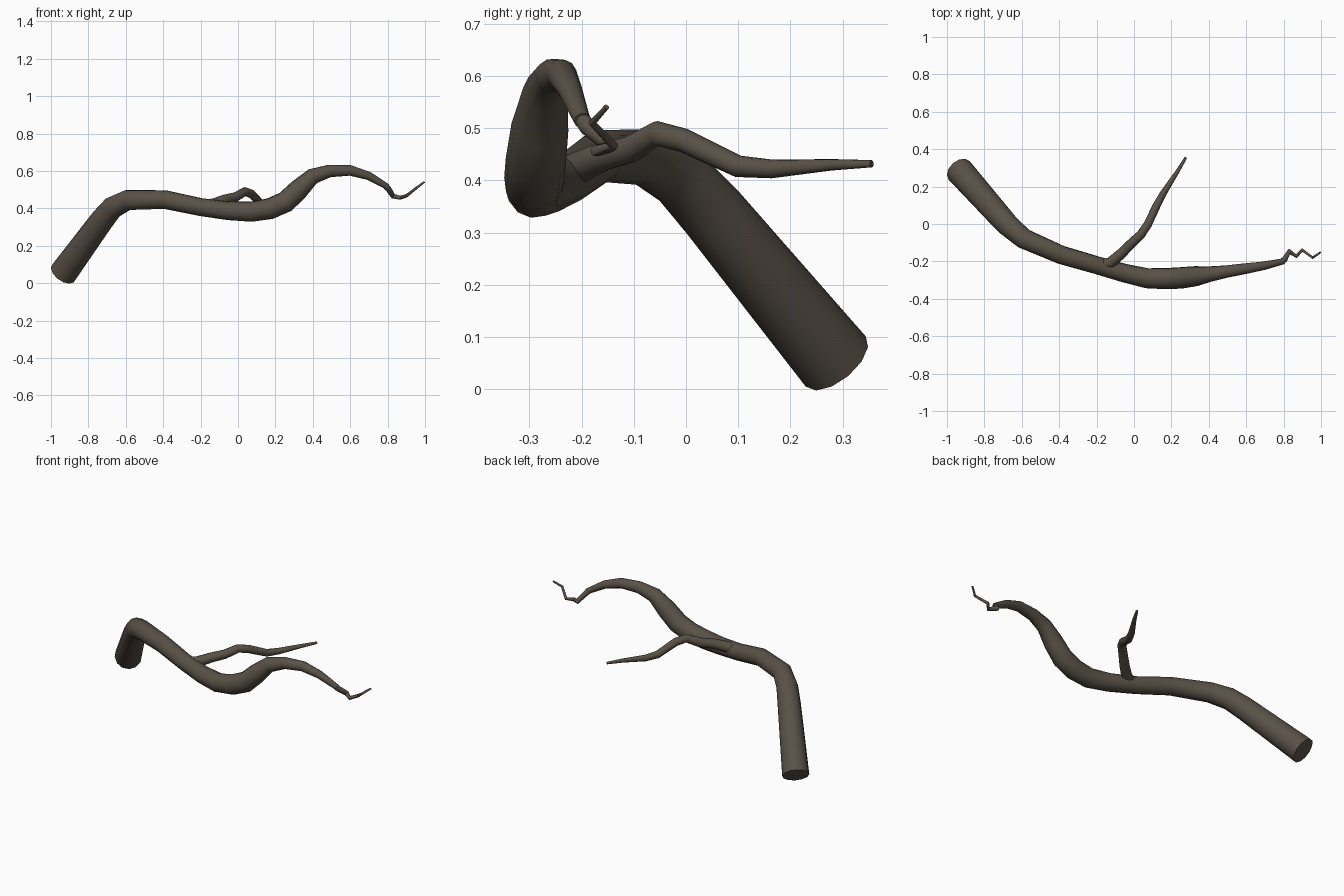
import bpy, math

# Dark bark colour
bark = bpy.data.materials.new("dark_bark")
bark.diffuse_color = (0.10, 0.082, 0.063, 1)


def limb(name, path):
    """Tapered 12-sided tube through (x, y, z, radius) points, capped at both ends."""
    cu = bpy.data.curves.new(name, 'CURVE')
    cu.dimensions = '3D'
    cu.bevel_depth = 1.0
    cu.bevel_resolution = 4
    cu.use_fill_caps = True
    sp = cu.splines.new('POLY')
    sp.points.add(len(path) - 1)
    for p, (x, y, z, r) in zip(sp.points, path):
        p.co = (x, y, z, 1)
        p.radius = r
    ob = bpy.data.objects.new(name, cu)
    bpy.context.collection.objects.link(ob)
    bpy.ops.object.select_all(action='DESELECT')
    ob.select_set(True)
    bpy.context.view_layer.objects.active = ob
    bpy.ops.object.convert(target='MESH')
    ob = bpy.context.view_layer.objects.active
    ob.name = name
    ob.data.materials.clear()
    ob.data.materials.append(bark)
    # weld the caps to the tube
    bpy.ops.object.mode_set(mode='EDIT')
    bpy.ops.mesh.select_all(action='SELECT')
    bpy.ops.mesh.remove_doubles(threshold=0.0003)
    bpy.ops.mesh.normals_make_consistent(inside=False)
    bpy.ops.object.mode_set(mode='OBJECT')
    bpy.ops.object.shade_smooth_by_angle(angle=math.radians(50))


# Main limb, thick cut end to thin end
limb("main_limb", [
    (-0.935, 0.287, 0.053, 0.075), (-0.725, 0.050, 0.340, 0.064),
    (-0.670, -0.010, 0.405, 0.060), (-0.590, -0.078, 0.445, 0.055),
    (-0.390, -0.165, 0.447, 0.050), (-0.200, -0.220, 0.407, 0.048),
    (-0.050, -0.263, 0.387, 0.050), (0.070, -0.290, 0.382, 0.054),
    (0.170, -0.292, 0.398, 0.057), (0.255, -0.288, 0.435, 0.058),
    (0.325, -0.280, 0.502, 0.055), (0.400, -0.269, 0.572, 0.043),
    (0.490, -0.255, 0.600, 0.034), (0.600, -0.238, 0.603, 0.029),
    (0.700, -0.222, 0.573, 0.023), (0.800, -0.199, 0.515, 0.016)])

# Zigzag twig at the thin end
limb("tip_twig", [
    (0.785, -0.203, 0.524, 0.016), (0.805, -0.190, 0.503, 0.016),
    (0.830, -0.146, 0.465, 0.014), (0.868, -0.172, 0.457, 0.011),
    (0.900, -0.139, 0.467, 0.009), (0.955, -0.180, 0.510, 0.007),
    (0.996, -0.152, 0.541, 0.005)])

# Side branch running backwards
limb("side_branch", [
    (-0.190, -0.225, 0.410, 0.030), (-0.125, -0.208, 0.424, 0.031),
    (-0.070, -0.160, 0.446, 0.028), (-0.015, -0.105, 0.460, 0.026),
    (0.038, -0.055, 0.490, 0.024), (0.072, -0.005, 0.477, 0.023),
    (0.122, 0.100, 0.427, 0.021), (0.157, 0.165, 0.422, 0.018),
    (0.232, 0.280, 0.430, 0.011), (0.278, 0.356, 0.432, 0.007)])
